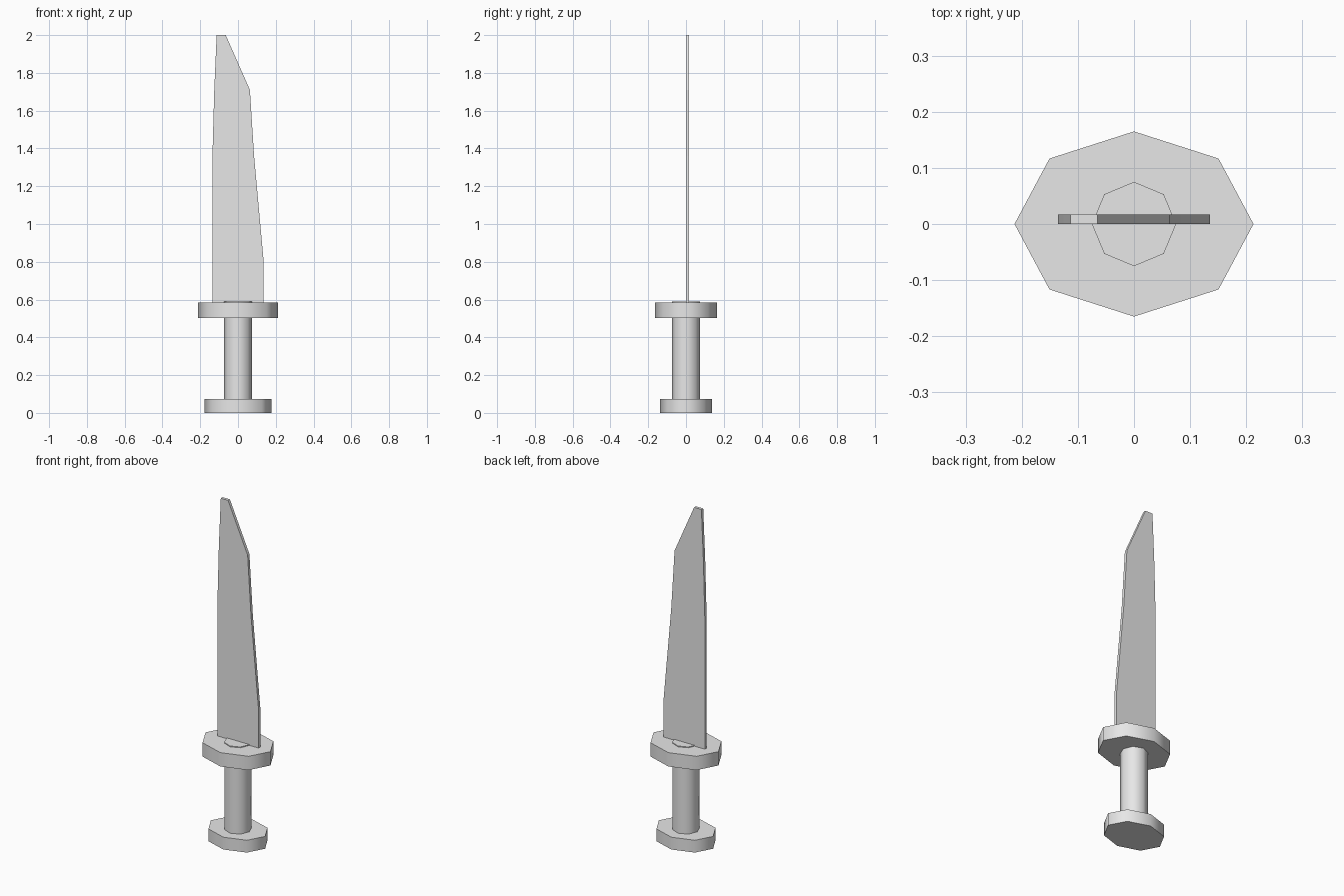
import bpy
import bmesh
import math

cube = bpy.data.objects.get("Cube")
if cube:
    bpy.data.objects.remove(cube, do_unlink=True)

# Single plain grey for the whole weapon
GREY = (0.8, 0.8, 0.8, 1.0)
grey = bpy.data.materials.new("plain_grey")
grey.use_nodes = True
grey.diffuse_color = GREY
grey.node_tree.nodes["Principled BSDF"].inputs["Base Color"].default_value = GREY


def octagon(name, rx, ry, z0, z1):
    """Eight-sided oval disc with rounded shading on its sides."""
    bpy.ops.mesh.primitive_cylinder_add(vertices=8, radius=1, depth=1,
                                        location=(0, 0, (z0 + z1) / 2))
    ob = bpy.context.object
    ob.name = name
    ob.scale = (rx, ry, z1 - z0)
    bpy.ops.object.transform_apply(location=False, rotation=False, scale=True)
    bpy.ops.object.shade_smooth_by_angle(angle=math.radians(70))
    ob.data.materials.append(grey)
    return ob


# Handle parts
octagon("pommel", 0.178, 0.137, 0, 0.073)
octagon("grip", 0.075, 0.075, 0.03, 0.59)
octagon("guard", 0.213, 0.165, 0.503, 0.585)

# Blade: flat outline pushed back from the centre plane
outline = [(-0.135, 0.55), (0.135, 0.55), (0.135, 0.81), (0.085, 1.36),
           (0.063, 1.71), (-0.065, 2.0), (-0.113, 2.0), (-0.126, 1.7),
           (-0.135, 1.37)]
bm = bmesh.new()
front = bm.faces.new([bm.verts.new((x, 0, z)) for x, z in outline])
back = bmesh.ops.extrude_face_region(bm, geom=[front])
bmesh.ops.translate(bm, vec=(0, 0.017, 0),
                    verts=[v for v in back["geom"] if isinstance(v, bmesh.types.BMVert)])
bmesh.ops.recalc_face_normals(bm, faces=bm.faces)
mesh = bpy.data.meshes.new("blade")
bm.to_mesh(mesh)
bm.free()
mesh.materials.append(grey)
bpy.context.collection.objects.link(bpy.data.objects.new("blade", mesh))
